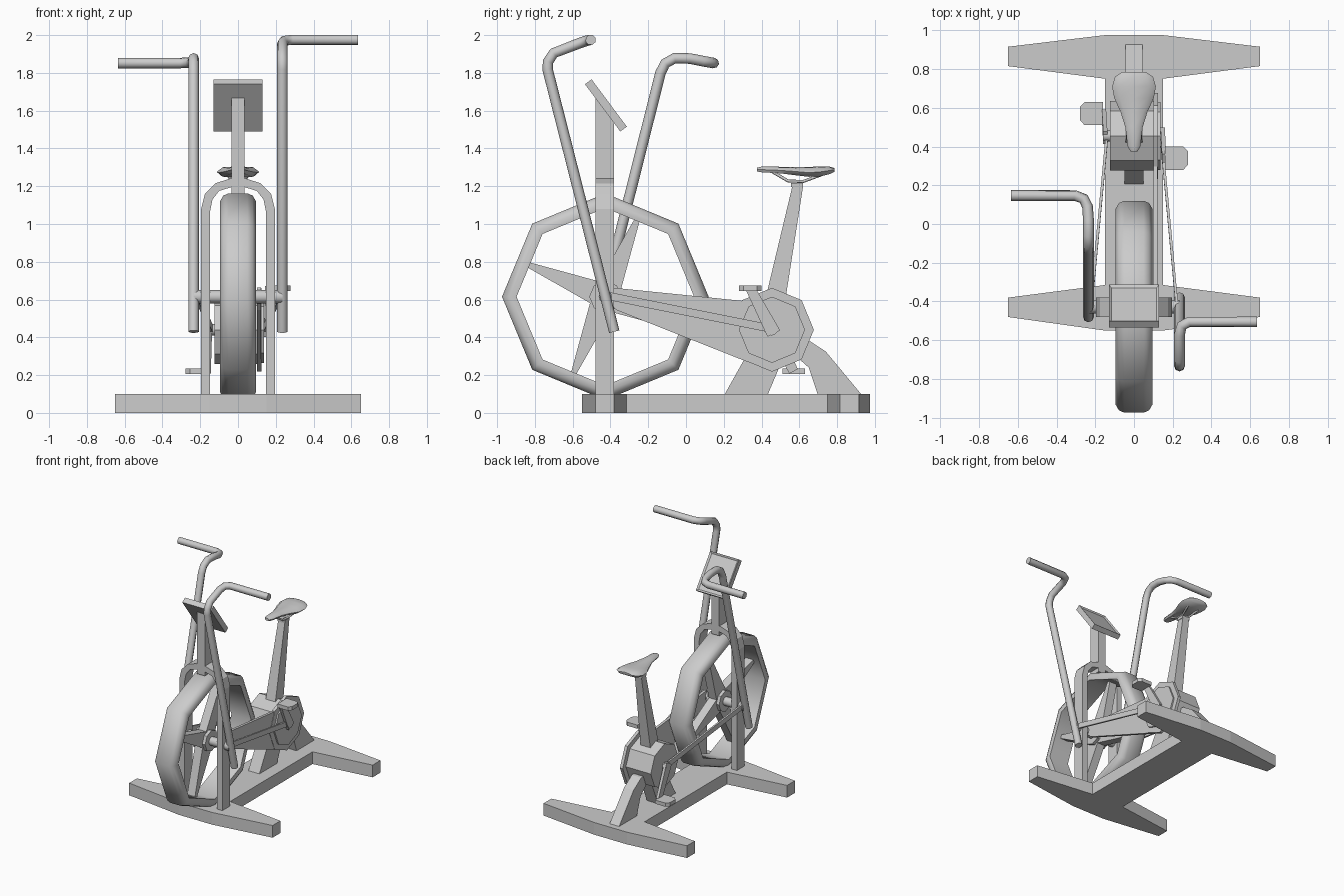
import bpy, bmesh, math
from mathutils import Vector

if "Cube" in bpy.data.objects:
    bpy.data.objects.remove(bpy.data.objects["Cube"], do_unlink=True)

grey = bpy.data.materials.new("plain_grey")
grey.use_nodes = True
COLOUR = (0.6, 0.6, 0.6, 1)
grey.diffuse_color = COLOUR
grey.node_tree.nodes["Principled BSDF"].inputs["Base Color"].default_value = COLOUR


def finish(name, bm, smooth=None):
    bmesh.ops.recalc_face_normals(bm, faces=bm.faces[:])
    mesh = bpy.data.meshes.new(name)
    bm.to_mesh(mesh)
    bm.free()
    mesh.materials.append(grey)
    ob = bpy.data.objects.new(name, mesh)
    bpy.context.collection.objects.link(ob)
    if smooth:
        bpy.ops.object.select_all(action='DESELECT')
        ob.select_set(True)
        bpy.context.view_layer.objects.active = ob
        bpy.ops.object.shade_smooth_by_angle(angle=math.radians(smooth))
    return ob


def loft(name, rings, closed=False, smooth=None):
    """Skin equal-length rings of points; cap the ends unless closed."""
    bm = bmesh.new()
    vs = [[bm.verts.new(p) for p in ring] for ring in rings]
    n = len(vs[0])
    for i in range(len(vs) if closed else len(vs) - 1):
        a, b = vs[i], vs[(i + 1) % len(vs)]
        for j in range(n):
            k = (j + 1) % n
            bm.faces.new((a[j], a[k], b[k], b[j]))
    if not closed:
        bm.faces.new(vs[0])
        bm.faces.new(vs[-1])
    return finish(name, bm, smooth)


def prism(name, pts, lo, hi, axis="x", smooth=None):
    """Extrude a flat outline: (y,z) along x, (x,z) along y, (x,y) along z."""
    place = {"x": lambda p, t: (t, p[0], p[1]),
             "y": lambda p, t: (p[0], t, p[1]),
             "z": lambda p, t: (p[0], p[1], t)}[axis]
    return loft(name, [[place(p, t) for p in pts] for t in (lo, hi)], smooth=smooth)


def ngon(cy, cz, r, n=8, turn=0.0):
    return [(cy + r * math.cos(turn + math.tau * i / n),
             cz + r * math.sin(turn + math.tau * i / n)) for i in range(n)]


def mirror_x(pts):
    return pts + [(-x, b) for x, b in reversed(pts)]


def tube(name, pts, radius):
    cu = bpy.data.curves.new(name, 'CURVE')
    cu.dimensions = '3D'
    cu.bevel_depth = radius
    cu.bevel_resolution = 2
    cu.use_fill_caps = True
    sp = cu.splines.new('POLY')
    sp.points.add(len(pts) - 1)
    for p, co in zip(sp.points, pts):
        p.co = (*co, 1)
    ob = bpy.data.objects.new(name, cu)
    bpy.context.collection.objects.link(ob)
    bpy.ops.object.select_all(action='DESELECT')
    ob.select_set(True)
    bpy.context.view_layer.objects.active = ob
    bpy.ops.object.convert(target='MESH')
    ob = bpy.context.object
    ob.data.materials.clear()
    ob.data.materials.append(grey)
    bpy.ops.object.shade_smooth_by_angle(angle=math.radians(50))


def bar(name, a, b, wa, wb, thick):
    """Flat tapered bar between two points, thin across x."""
    a, b = Vector(a), Vector(b)
    side = (b - a).cross(Vector((1, 0, 0))).normalized()
    t = Vector((thick / 2, 0, 0))
    loft(name, [[p + side * w + t, p - side * w + t, p - side * w - t, p + side * w - t]
                for p, w in ((a, wa / 2), (b, wb / 2))])


# Floor frame: two tapered feet joined by a wide beam
prism("floor_frame", mirror_x([
    (0.15, -0.55), (0.65, -0.48), (0.65, -0.38), (0.15, -0.315),
    (0.15, 0.75), (0.65, 0.815), (0.65, 0.915), (0.15, 0.975)]), 0, 0.1, "z")

# Fork straddling the wheel, and the console mast
outer = [(0.195, 0.09), (0.195, 1.08), (0.175, 1.16), (0.12, 1.215), (0.045, 1.24)]
inner = [(0.035, 1.195), (0.1, 1.175), (0.135, 1.13), (0.147, 1.07), (0.147, 0.09)]
prism("fork", mirror_x(outer)[:10] + [(-x, z) for x, z in reversed(inner)] + inner,
      -0.48, -0.38, "y")
prism("console_mast", [(-0.48, 1.16), (-0.38, 1.16), (-0.38, 1.56), (-0.48, 1.69)],
      -0.035, 0.035)

# Console with a recessed screen on the rider's side
console = prism("console", [(-0.535, 1.74), (-0.5, 1.766), (-0.313, 1.515), (-0.348, 1.49)],
                -0.13, 0.13)
bm = bmesh.new()
bm.from_mesh(console.data)
bm.faces.ensure_lookup_table()
screen = max(bm.faces, key=lambda f: f.normal.dot(Vector((0, 0.8, 0.6))))
bmesh.ops.inset_region(bm, faces=[screen], thickness=0.02)
bmesh.ops.translate(bm, verts=screen.verts[:], vec=screen.normal * -0.01)
bm.to_mesh(console.data)
bm.free()

# Flywheel rim, four tapered spokes, hub and axle
HY, HZ = -0.427, 0.615
section = [(0.47, -0.09), (0.505, -0.095), (0.535, -0.078), (0.547, -0.05),
           (0.547, 0.05), (0.535, 0.078), (0.505, 0.095), (0.47, 0.09)]
loft("flywheel_rim", [[(x, HY + r * math.cos(a), HZ + r * math.sin(a)) for r, x in section]
                      for a in [math.tau * i / 8 for i in range(8)]], True, 50)
for i in range(4):
    a = math.radians(67.5 + 90 * i)
    d = Vector((0, math.cos(a), math.sin(a)))
    hub = Vector((0, HY, HZ))
    bar("spoke", hub + d * 0.04, hub + d * 0.435, 0.13, 0.03, 0.07)
prism("hub", ngon(HY, HZ, 0.085), -0.06, 0.06)
prism("axle", ngon(HY, HZ, 0.035, 12), -0.235, 0.235, smooth=40)

# Swinging handlebars, one forward and one back
tube("left_handlebar", [
    (0.235, -0.38, 0.43), (0.235, -0.733, 1.82), (0.235, -0.73, 1.86), (0.235, -0.70, 1.905),
    (0.235, -0.57, 1.955), (0.247, -0.525, 1.97), (0.285, -0.505, 1.975),
    (0.635, -0.505, 1.975)], 0.028)
tube("right_handlebar", [
    (-0.235, -0.48, 0.43), (-0.235, -0.135, 1.80), (-0.235, -0.11, 1.85), (-0.235, -0.06, 1.878),
    (-0.235, 0.02, 1.876), (-0.24, 0.09, 1.862), (-0.26, 0.13, 1.855), (-0.305, 0.147, 1.852),
    (-0.635, 0.147, 1.852)], 0.028)

# Drive housing: drum, side plate and guard reaching forward to the hub
CY, CZ = 0.455, 0.44
prism("drum", ngon(CY, CZ, 0.18), -0.125, 0.1)
prism("drive_plate", ngon(CY, CZ, 0.222), 0.1, 0.125)
prism("drive_guard", [(-0.41, 0.665), (-0.43, 0.6), (-0.37, 0.545), (0.30, 0.28),
                      (CY, 0.225), (CY, 0.6), (0.31, 0.592)], 0.1, 0.122)
prism("drive_cap", ngon(CY, CZ, 0.175), 0.125, 0.137)
prism("crank_axle", ngon(CY, CZ, 0.03, 12), -0.16, 0.16, smooth=40)

# Cranks, pedals and push rods on both sides
for side, s in (("left", 1), ("right", -1)):
    py, pz = CY - s * 0.115, CZ + s * 0.22
    bar(side + "_crank", (s * 0.148, CY + s * 0.01, CZ - s * 0.02),
        (s * 0.155, py, pz), 0.075, 0.05, 0.022)
    prism(side + "_pedal", [(s * x, py + y) for x, y in (
        (0.16, -0.06), (0.255, -0.06), (0.278, -0.035), (0.278, 0.035),
        (0.255, 0.06), (0.16, 0.06))], pz - 0.015, pz + 0.015, "z")
    bar(side + "_push_rod", (s * 0.222, HY, 0.622), (s * 0.142, 0.43, 0.45),
        0.042, 0.042, 0.014)

# Legs holding the drum
prism("front_leg", [(0.2, 0.09), (0.43, 0.09), (0.51, 0.28), (0.46, 0.38), (0.34, 0.34)],
      -0.05, 0.05)
prism("rear_leg", [(0.70, 0.09), (0.935, 0.09), (0.74, 0.325), (0.64, 0.39),
                   (0.52, 0.40), (0.56, 0.32), (0.65, 0.24)], -0.043, 0.043)

# Seat post, collar, rails and saddle
loft("seat_post", [[(-w, y0, z), (w, y0, z), (w, y1, z), (-w, y1, z)] for w, y0, y1, z in (
    (0.045, 0.41, 0.52, 0.56), (0.03, 0.563, 0.62, 1.2))])
prism("seat_collar", [(0.557, 1.195), (0.62, 1.195), (0.62, 1.218), (0.557, 1.218)],
      -0.034, 0.034)
for s in (-1, 1):
    tube("seat_rail", [(s * 0.015, 0.46, 1.275), (s * 0.028, 0.54, 1.228),
                       (s * 0.03, 0.62, 1.225), (s * 0.055, 0.72, 1.262)], 0.008)
# Saddle stations: y, half width, top, rim, bottom
stations = [(0.375, 0.018, 1.298, 1.288, 1.278), (0.40, 0.033, 1.304, 1.288, 1.274),
            (0.50, 0.045, 1.303, 1.284, 1.268), (0.58, 0.07, 1.301, 1.278, 1.258),
            (0.65, 0.102, 1.302, 1.272, 1.25), (0.71, 0.113, 1.305, 1.276, 1.252),
            (0.76, 0.098, 1.304, 1.283, 1.264), (0.785, 0.06, 1.297, 1.287, 1.276)]
loft("saddle", [[(-w, y, r), (-w * 0.7, y, t - 0.004), (0, y, t), (w * 0.7, y, t - 0.004),
                 (w, y, r), (w * 0.75, y, b), (-w * 0.75, y, b)]
                for y, w, t, r, b in stations], smooth=50)
